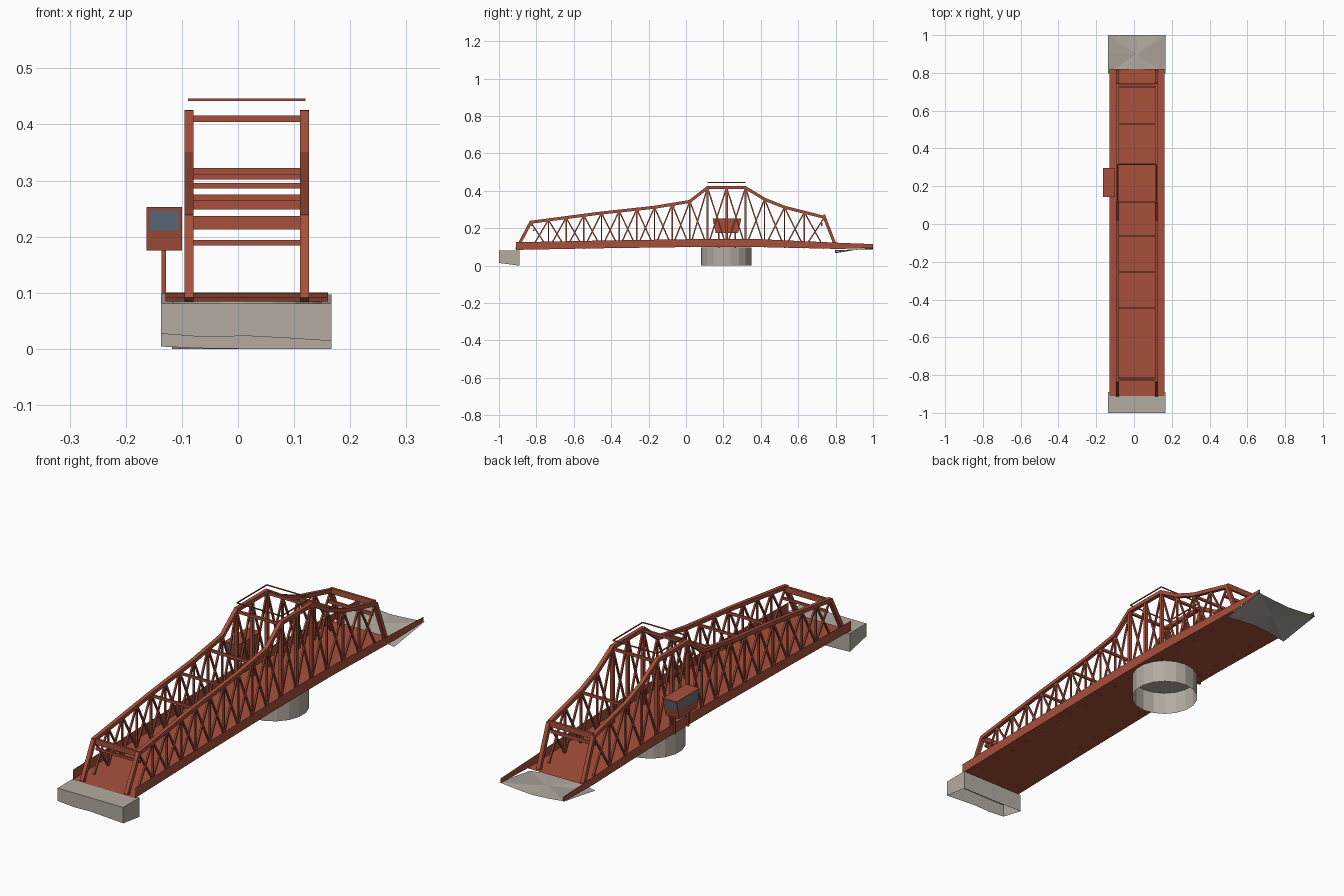
import bpy, bmesh
from mathutils import Vector

if "Cube" in bpy.data.objects:
    bpy.data.objects.remove(bpy.data.objects["Cube"])


def material(name, rgb):
    m = bpy.data.materials.new(name)
    m.use_nodes = True
    m.diffuse_color = (*rgb, 1)
    m.node_tree.nodes["Principled BSDF"].inputs["Base Color"].default_value = (*rgb, 1)
    return m


RED = material("rust red paint", (0.39, 0.08, 0.044))
GREY = material("warm concrete", (0.45, 0.41, 0.36))
BLUE = material("blue grey glass", (0.12, 0.17, 0.23))

MID = 0.0155                      # centre line of the bridge
SIDES = {"right": MID - 0.103, "left": MID + 0.103}
EDGE = 0.145                      # half width of the deck


def finish(name, bm, *mats):
    mesh = bpy.data.meshes.new(name)
    bm.to_mesh(mesh)
    bm.free()
    for m in mats:
        mesh.materials.append(m)
    ob = bpy.data.objects.new(name, mesh)
    bpy.context.collection.objects.link(ob)
    return ob


def beam(bm, a, b, width, depth):
    """Square bar from a to b; width is across the bridge for bars in a truss."""
    a, b = Vector(a), Vector(b)
    along = (b - a).normalized()
    side = Vector((0, 1, 0)) if abs(along.x) > 0.9 else Vector((1, 0, 0))
    up = along.cross(side).normalized()
    rings = [[bm.verts.new(p + side * sx * width / 2 + up * sz * depth / 2)
              for sx, sz in ((-1, -1), (1, -1), (1, 1), (-1, 1))] for p in (a, b)]
    for i in range(4):
        j = (i + 1) % 4
        bm.faces.new((rings[0][i], rings[0][j], rings[1][j], rings[1][i]))
    bm.faces.new(rings[0][::-1])
    bm.faces.new(rings[1])
    bmesh.ops.recalc_face_normals(bm, faces=bm.faces)


def height(profile, y):
    for (y0, z0), (y1, z1) in zip(profile, profile[1:]):
        if y <= y1:
            return z0 + (z1 - z0) * (y - y0) / (y1 - y0)
    return profile[-1][1]


# Cambered deck line and top chord line, as (y, z)
DECK = [(-0.91, 0.084), (-0.5, 0.092), (0, 0.099), (0.2, 0.1),
        (0.4, 0.099), (0.82, 0.089), (1.0, 0.095)]
GIRDER_TOP = [(-0.91, 0.125), (-0.5, 0.133), (0, 0.141), (0.2, 0.143),
              (0.4, 0.141), (0.82, 0.122), (1.0, 0.115)]
CHORD = [(-0.905, 0.09), (-0.83, 0.232), (-0.463, 0.28), (-0.168, 0.312),
         (0.02, 0.343), (0.115, 0.417), (0.318, 0.417), (0.42, 0.355),
         (0.527, 0.312), (0.74, 0.258), (0.805, 0.092)]


def strip(name, left, right):
    bm = bmesh.new()
    pairs = [(bm.verts.new(p), bm.verts.new(q)) for p, q in zip(left, right)]
    for (a, b), (c, d) in zip(pairs, pairs[1:]):
        bm.faces.new((a, b, d, c))
    return finish(name, bm, RED)


# Deck and the thin plate girders along its edges
strip("deck", [(MID - EDGE, y, z) for y, z in DECK[:-1]],
      [(MID + EDGE, y, z) for y, z in DECK[:-1]])
for side, s in (("right", -1), ("left", 1)):
    x = MID + s * EDGE
    low, high = ([(x, y, z) for y, z in line] for line in (DECK, GIRDER_TOP))
    strip(side + "_girder", low, high) if s > 0 else strip(side + "_girder", high, low)

# Trusses: chord, verticals and crossed diagonals
panels = [0.115 - 0.0945 * k for k in range(10, -1, -1)]
panels += [0.217, 0.318, 0.42, 0.527, 0.633, 0.74]
for side, x in SIDES.items():
    bm = bmesh.new()
    for (y0, z0), (y1, z1) in zip(CHORD, CHORD[1:]):
        d = Vector((0, y1 - y0, z1 - z0)).normalized() * 0.003
        beam(bm, Vector((x, y0, z0)) - d, Vector((x, y1, z1)) + d, 0.016, 0.016)
    finish(side + "_top_chord", bm, RED)
    bm = bmesh.new()
    for y in panels[1:-1]:
        size = 0.013 if 0.1 < y < 0.33 else 0.007
        beam(bm, (x, y, height(DECK, y)), (x, y, height(CHORD, y)), size, size)
    for y0, y1 in zip(panels, panels[1:]):
        for a, b in ((y0, y1), (y1, y0)):
            beam(bm, (x, a, height(DECK, a)), (x, b, height(CHORD, b)), 0.007, 0.007)
    finish(side + "_truss_web", bm, RED)

# Cross struts between the trusses: y, z, thickness, height
bm = bmesh.new()
for y, z, t, h in ((-0.825, 0.225, 0.01, 0.024), (-0.815, 0.189, 0.008, 0.01),
                   (-0.445, 0.27, 0.008, 0.011), (-0.255, 0.291, 0.008, 0.01),
                   (-0.065, 0.316, 0.008, 0.012), (0.115, 0.41, 0.009, 0.011),
                   (0.318, 0.41, 0.009, 0.011), (0.527, 0.307, 0.008, 0.011),
                   (0.74, 0.26, 0.01, 0.024), (0.725, 0.22, 0.008, 0.014)):
    beam(bm, (SIDES["right"], y, z), (SIDES["left"], y, z), t, h)
finish("cross_struts", bm, RED)

# Wire frame above the tower
bm = bmesh.new()
for y in (0.118, 0.316):
    beam(bm, (SIDES["right"], y, 0.444), (SIDES["left"], y, 0.444), 0.004, 0.004)
for x in SIDES.values():
    beam(bm, (x, 0.118, 0.444), (x, 0.316, 0.444), 0.004, 0.004)
finish("overhead_wires", bm, RED)

# Control cabin with outward leaning ends and inset windows
bm = bmesh.new()
bmesh.ops.create_cube(bm, size=1)
for v in bm.verts:
    half = 0.077 if v.co.z > 0 else 0.06
    v.co = (-0.1315 + v.co.x * 0.063, 0.219 + v.co.y * 2 * half, 0.214 + v.co.z * 0.078)
bm.normal_update()
panes = [f for f in bm.faces if abs(f.normal.y) > 0.9 or f.normal.x < -0.9]
bmesh.ops.inset_individual(bm, faces=panes, thickness=0.009)
for f in panes:
    f.material_index = 1
    tops = [v for v in f.verts if v.co.z > 0.214]
    for v in f.verts:
        if v not in tops:
            mate = next(e.other_vert(v) for e in v.link_edges if e.other_vert(v) in tops)
            v.co = v.co.lerp(mate.co, 0.45)
finish("control_cabin", bm, RED, BLUE)
bm = bmesh.new()
for y in (0.175, 0.263):
    beam(bm, (-0.132, y, 0.098), (-0.132, y, 0.178), 0.008, 0.008)
finish("cabin_posts", bm, RED)

# Round centre pier, open underneath
bm = bmesh.new()
bmesh.ops.create_cone(bm, cap_ends=True, segments=18, radius1=0.135, radius2=0.135, depth=0.098)
bmesh.ops.translate(bm, verts=bm.verts, vec=(MID, 0.215, 0.049))
bmesh.ops.delete(bm, geom=[f for f in bm.faces if f.normal.z < -0.9], context="FACES_ONLY")
finish("centre_pier", bm, GREY)

# Front abutment: block with an uneven open base
bm = bmesh.new()
xs = [-0.137 + 0.076 * i for i in range(5)]
front = (0.027, 0.021, 0.023, 0.019, 0.014)
back = (0.004, 0.001, 0, 0, 0)
ring = [(x, -1.0, z) for x, z in zip(xs, front)]
ring += [(x, -0.89, z) for x, z in zip(xs[::-1], back[::-1])]
low = [bm.verts.new(p) for p in ring]
high = [bm.verts.new((p[0], p[1], 0.081)) for p in ring]
for i in range(len(ring)):
    j = (i + 1) % len(ring)
    bm.faces.new((low[i], low[j], high[j], high[i]))
bm.faces.new(high)
finish("front_abutment", bm, GREY)

# Back abutment: warped fan of triangles
bm = bmesh.new()
near = (0.066, 0.078, 0.083, 0.078, 0.068)
far = (0.098, 0.09, 0.085, 0.09, 0.097)
rim = [(x, 0.797, z) for x, z in zip(xs, near)] + [(0.167, 0.9, 0.083)]
rim += [(x, 1.0, z) for x, z in zip(xs[::-1], far[::-1])] + [(-0.137, 0.9, 0.083)]
rim = [bm.verts.new(p) for p in rim]
hub = bm.verts.new((MID, 0.9, 0.086))
for i, v in enumerate(rim):
    bm.faces.new((hub, v, rim[(i + 1) % len(rim)]))
finish("back_abutment", bm, GREY)
